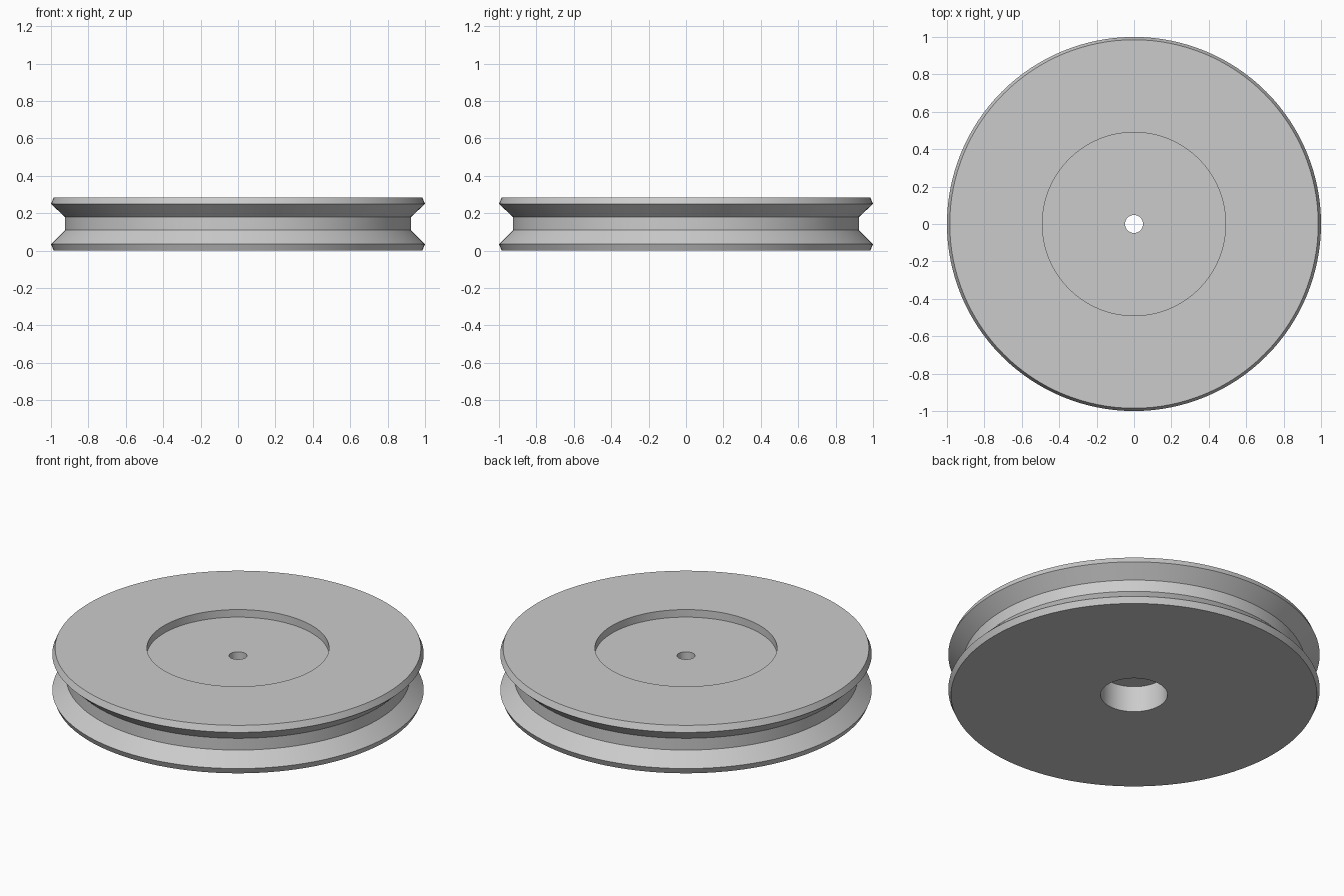
import bpy
import bmesh
import math

cube = bpy.data.objects.get("Cube")
if cube:
    bpy.data.objects.remove(cube, do_unlink=True)

SEGMENTS = 128

grey = bpy.data.materials.new("plain grey")
grey.use_nodes = True
colour = (0.6, 0.6, 0.6, 1.0)
grey.diffuse_color = colour
grey.node_tree.nodes["Principled BSDF"].inputs["Base Color"].default_value = colour

# Closed (radius, height) section of the wheel
section = [
    (0.18, 0.0), (0.985, 0.0), (1.0, 0.035),      # underside and lower rim
    (0.925, 0.11), (0.925, 0.18),                 # belt groove
    (1.0, 0.25), (0.985, 0.285),                  # upper rim
    (0.49, 0.285), (0.49, 0.24),                  # round recess on top
    (0.048, 0.24), (0.048, 0.155), (0.18, 0.155), # axle hole and wide bore
]


def lathe(name, profile, material):
    """Turn a closed section around the z axis."""
    bm = bmesh.new()
    verts = [bm.verts.new((r, 0, z)) for r, z in profile]
    edges = [bm.edges.new((a, b)) for a, b in zip(verts, verts[1:] + verts[:1])]
    bmesh.ops.spin(bm, geom=verts + edges, cent=(0, 0, 0), axis=(0, 0, 1),
                   angle=math.tau, steps=SEGMENTS, use_duplicate=False)
    bmesh.ops.remove_doubles(bm, verts=bm.verts, dist=0.0001)
    bmesh.ops.recalc_face_normals(bm, faces=bm.faces)
    mesh = bpy.data.meshes.new(name)
    bm.to_mesh(mesh)
    bm.free()
    mesh.materials.append(material)
    obj = bpy.data.objects.new(name, mesh)
    bpy.context.collection.objects.link(obj)
    return obj


# Grooved pulley wheel
wheel = lathe("pulley_wheel", section, grey)
bpy.ops.object.select_all(action="DESELECT")
wheel.select_set(True)
bpy.context.view_layer.objects.active = wheel
bpy.ops.object.shade_smooth_by_angle(angle=math.radians(15))
